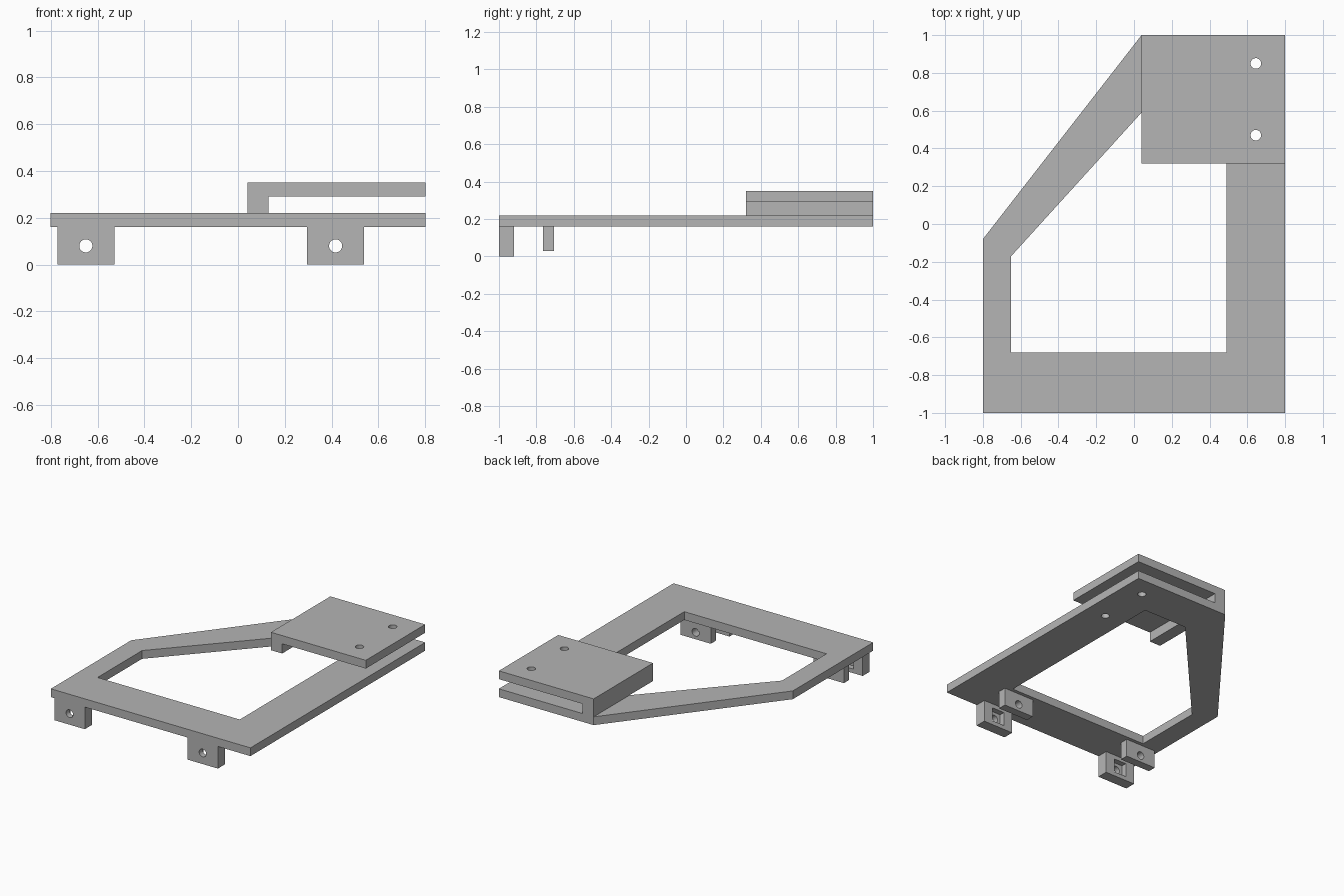
import bpy
import bmesh
from mathutils import Matrix, Vector

cube = bpy.data.objects.get("Cube")
if cube:
    bpy.data.objects.remove(cube, do_unlink=True)

grey = bpy.data.materials.new("plain grey")
grey.use_nodes = True
GREY = (0.46, 0.46, 0.46, 1)
grey.diffuse_color = GREY
grey.node_tree.nodes["Principled BSDF"].inputs["Base Color"].default_value = GREY


def finish(name, bm):
    bmesh.ops.recalc_face_normals(bm, faces=bm.faces)
    mesh = bpy.data.meshes.new(name)
    bm.to_mesh(mesh)
    bm.free()
    mesh.materials.append(grey)
    obj = bpy.data.objects.new(name, mesh)
    bpy.context.collection.objects.link(obj)
    return obj


def box(name, low, high):
    low, high = Vector(low), Vector(high)
    bm = bmesh.new()
    bmesh.ops.create_cube(bm, size=1)
    size = high - low
    bmesh.ops.scale(bm, vec=size, verts=bm.verts)
    bmesh.ops.translate(bm, vec=(low + high) / 2, verts=bm.verts)
    return finish(name, bm)


def rod(centre, radius, length, axis):
    bm = bmesh.new()
    turn = Matrix.Rotation(1.5707963, 4, "X") if axis == "Y" else Matrix()
    bmesh.ops.create_cone(bm, cap_ends=True, segments=32, radius1=radius,
                          radius2=radius, depth=length,
                          matrix=Matrix.Translation(centre) @ turn)
    return finish("cutter", bm)


def cut(obj, cutters):
    """Subtract the cutters, bake the result and remove them."""
    for cutter in cutters:
        cutter.hide_render = True
        mod = obj.modifiers.new("cut", "BOOLEAN")
        mod.operation = "DIFFERENCE"
        mod.solver = "EXACT"
        mod.object = cutter
    graph = bpy.context.evaluated_depsgraph_get()
    baked = bpy.data.meshes.new_from_object(obj.evaluated_get(graph))
    obj.modifiers.clear()
    obj.data = baked
    for cutter in cutters:
        bpy.data.objects.remove(cutter, do_unlink=True)


# Flat five-sided frame with a matching five-sided opening
BOTTOM, TOP = 0.16, 0.22
outer = [(-0.8, -1), (0.8, -1), (0.8, 1), (0.04, 1), (-0.8, -0.08)]
inner = [(-0.65, -0.68), (0.49, -0.68), (0.49, 0.7), (0.14, 0.7), (-0.65, -0.17)]
bm = bmesh.new()
rings = [[bm.verts.new((x, y, z)) for x, y in loop]
         for loop, z in ((outer, BOTTOM), (outer, TOP), (inner, TOP), (inner, BOTTOM))]
for r, ring in enumerate(rings):
    following = rings[(r + 1) % len(rings)]
    for i in range(len(ring)):
        j = (i + 1) % len(ring)
        bm.faces.new((ring[i], ring[j], following[j], following[i]))
frame = finish("frame", bm)

# Raised platform carried by a rail along its right edge
platform = box("platform", (0.04, 0.32, 0.29), (0.8, 1, 0.35))
box("platform_rail", (0.04, 0.32, TOP), (0.13, 1, 0.29))

# Bolt holes through the platform and the frame below
for part in (frame, platform):
    cut(part, [rod((0.645, y, 0.25), 0.028, 1, "Z") for y in (0.47, 0.85)])

# Two pairs of hanging lugs; the front ones have a square nut pocket behind
for side, x in (("right", -0.65), ("left", 0.417)):
    front = box(f"front_lug_{side}", (x - 0.122, -1, 0), (x + 0.122, -0.92, BOTTOM))
    rear = box(f"rear_lug_{side}", (x - 0.122, -0.765, 0.03), (x + 0.122, -0.705, BOTTOM))
    pocket = box("cutter", (x - 0.05, -0.96, 0.03), (x + 0.05, -0.9, 0.13))
    cut(front, [pocket, rod((x, -0.9, 0.08), 0.028, 0.6, "Y")])
    cut(rear, [rod((x, -0.8, 0.08), 0.028, 0.6, "Y")])
